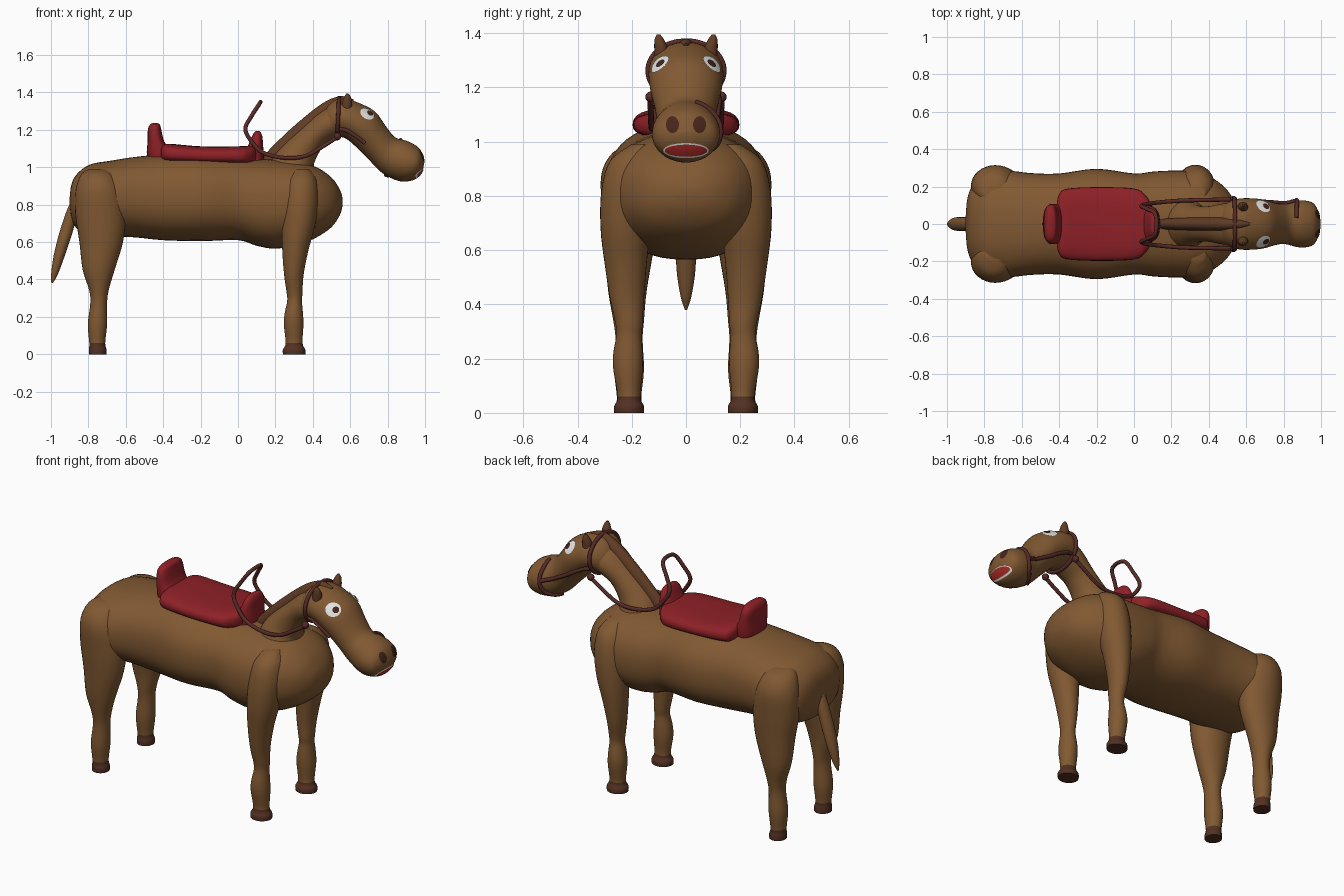
import bpy, bmesh, math
from mathutils import Vector
from mathutils.bvhtree import BVHTree


def material(name, rgb):
    m = bpy.data.materials.new(name)
    m.diffuse_color = (*rgb, 1)
    return m


COAT = material("coat brown", (0.22, 0.10, 0.032))
MANE = material("mane brown", (0.12, 0.045, 0.018))
HOOF = material("hoof brown", (0.085, 0.03, 0.016))
RED = material("saddle red", (0.27, 0.015, 0.02))
STRAP = material("strap maroon", (0.095, 0.024, 0.02))
WHITE = material("white", (0.78, 0.78, 0.76))
MOUTH = material("mouth red", (0.45, 0.025, 0.02))
DARK = material("dark brown", (0.06, 0.018, 0.01))


def smooth_rows(rows, steps):
    """Catmull-Rom interpolation through tuples of numbers."""
    out = []
    for i in range(len(rows) - 1):
        p = [rows[max(0, min(len(rows) - 1, i + k))] for k in (-1, 0, 1, 2)]
        for s in range(steps):
            t = s / steps
            out.append([0.5 * (2 * b + (c - a) * t + (2 * a - 5 * b + 4 * c - d) * t * t
                               + (3 * b - a - 3 * c + d) * t ** 3) for a, b, c, d in zip(*p)])
    out.append(list(rows[-1]))
    return out


def finish(name, bm, mats, mirror=False):
    bmesh.ops.recalc_face_normals(bm, faces=bm.faces)
    me = bpy.data.meshes.new(name)
    bm.to_mesh(me)
    bm.free()
    for m in mats:
        me.materials.append(m)
    ob = bpy.data.objects.new(name, me)
    bpy.context.collection.objects.link(ob)
    if mirror:
        ob.modifiers.new("mirror", 'MIRROR').use_axis = (False, True, False)
    bpy.ops.object.select_all(action='DESELECT')
    ob.select_set(True)
    bpy.context.view_layer.objects.active = ob
    bpy.ops.object.shade_smooth_by_angle(angle=math.radians(50))
    return ob


def loft(name, rows, mats, power=2.0, mirror=False, steps=4, seg=32, hoof=False):
    """Rows: ax, az, bx, bz, half width, y. Each ring spans a to b in the xz plane."""
    bm = bmesh.new()
    rings = []
    for ax, az, bx, bz, w, y in smooth_rows(rows, steps):
        c, u = Vector(((ax + bx) / 2, y, (az + bz) / 2)), Vector(((ax - bx) / 2, 0, (az - bz) / 2))
        ring = []
        for k in range(seg):
            ang = 2 * math.pi * k / seg
            ca, sa = (math.copysign(abs(f) ** (2 / power), f) for f in (math.cos(ang), math.sin(ang)))
            ring.append(bm.verts.new(c + u * ca + Vector((0, w * sa, 0))))
        rings.append(ring)
    for r, q in zip(rings, rings[1:]):
        for k in range(seg):
            bm.faces.new((r[k], r[(k + 1) % seg], q[(k + 1) % seg], q[k]))
    bm.faces.new(rings[0])
    bm.faces.new(rings[-1])
    if hoof:
        for f in bm.faces:
            f.material_index = int(f.calc_center_median().z < 0.055)
    return finish(name, bm, mats, mirror)


def along_x(rows):      # x, bottom, top, half width
    return [(x, t, x, b, w, 0) for x, b, t, w in rows]


def along_z(rows):      # z, x min, x max, y min, y max
    return [(x1, z, x0, z, (y1 - y0) / 2, (y0 + y1) / 2) for z, x0, x1, y0, y1 in rows]


# Body
loft("body", along_x([
    (-0.90, 0.80, 0.84, 0.04), (-0.89, 0.73, 0.91, 0.14), (-0.86, 0.67, 0.965, 0.21),
    (-0.79, 0.64, 1.015, 0.27), (-0.68, 0.63, 1.035, 0.285), (-0.55, 0.625, 1.055, 0.272),
    (-0.4, 0.61, 1.068, 0.27), (-0.2, 0.605, 1.07, 0.295), (0.0, 0.61, 1.055, 0.27),
    (0.1, 0.58, 1.045, 0.28), (0.2, 0.565, 1.04, 0.285), (0.32, 0.585, 1.03, 0.28),
    (0.42, 0.625, 1.00, 0.245), (0.50, 0.68, 0.945, 0.18), (0.545, 0.745, 0.88, 0.10),
    (0.56, 0.80, 0.83, 0.03)]), [COAT], power=2.3, seg=48)

# Legs, with hooves coloured by height
loft("front_leg", along_z([
    (0.0, 0.24, 0.36, 0.155, 0.265), (0.025, 0.24, 0.36, 0.155, 0.265),
    (0.06, 0.255, 0.345, 0.168, 0.252), (0.16, 0.245, 0.35, 0.16, 0.268),
    (0.22, 0.25, 0.347, 0.16, 0.268), (0.285, 0.263, 0.342, 0.165, 0.257),
    (0.33, 0.26, 0.345, 0.16, 0.26), (0.42, 0.247, 0.35, 0.155, 0.28),
    (0.55, 0.237, 0.375, 0.145, 0.30), (0.68, 0.235, 0.41, 0.13, 0.315),
    (0.82, 0.24, 0.43, 0.11, 0.312), (0.93, 0.26, 0.42, 0.10, 0.28),
    (0.99, 0.30, 0.38, 0.12, 0.20)]), [COAT, HOOF], mirror=True, hoof=True)
loft("back_leg", along_z([
    (0.0, -0.797, -0.703, 0.16, 0.26), (0.025, -0.797, -0.703, 0.16, 0.26),
    (0.06, -0.795, -0.71, 0.165, 0.255), (0.16, -0.803, -0.70, 0.155, 0.265),
    (0.27, -0.79, -0.70, 0.16, 0.26), (0.34, -0.795, -0.692, 0.155, 0.268),
    (0.45, -0.83, -0.66, 0.145, 0.287), (0.6, -0.848, -0.615, 0.12, 0.30),
    (0.75, -0.87, -0.60, 0.10, 0.31), (0.88, -0.868, -0.62, 0.09, 0.312),
    (0.96, -0.84, -0.66, 0.10, 0.27), (0.99, -0.80, -0.70, 0.12, 0.2)]),
    [COAT, HOOF], mirror=True, hoof=True)

# Tail
loft("tail", along_z([
    (0.84, -0.88, -0.80, -0.03, 0.03), (0.77, -0.915, -0.85, -0.035, 0.035),
    (0.65, -0.955, -0.885, -0.037, 0.037), (0.53, -0.985, -0.925, -0.035, 0.035),
    (0.43, -0.999, -0.962, -0.02, 0.02), (0.38, -0.998, -0.99, -0.004, 0.004)]), [COAT], seg=20)

# Neck, mane and head
loft("neck", [
    (0.14, 0.96, 0.44, 0.90, 0.16, 0), (0.19, 1.06, 0.41, 0.98, 0.125, 0),
    (0.25, 1.13, 0.41, 1.03, 0.10, 0), (0.34, 1.21, 0.46, 1.115, 0.095, 0),
    (0.43, 1.29, 0.54, 1.165, 0.11, 0), (0.50, 1.33, 0.60, 1.20, 0.105, 0)], [COAT])
loft("mane", [
    (0.11, 1.02, 0.20, 1.00, 0.028, 0), (0.15, 1.075, 0.23, 1.03, 0.03, 0),
    (0.24, 1.166, 0.31, 1.10, 0.034, 0), (0.33, 1.247, 0.39, 1.17, 0.036, 0),
    (0.43, 1.327, 0.48, 1.25, 0.036, 0), (0.50, 1.367, 0.53, 1.30, 0.03, 0),
    (0.56, 1.38, 0.57, 1.33, 0.024, 0), (0.62, 1.362, 0.61, 1.34, 0.008, 0)], [MANE], seg=20)
head = loft("head", [
    (0.455, 1.26, 0.455, 1.23, 0.02, 0), (0.47, 1.315, 0.47, 1.17, 0.085, 0),
    (0.51, 1.355, 0.505, 1.155, 0.118, 0), (0.56, 1.367, 0.545, 1.162, 0.134, 0),
    (0.63, 1.35, 0.585, 1.148, 0.138, 0), (0.73, 1.30, 0.64, 1.10, 0.132, 0),
    (0.79, 1.22, 0.70, 1.04, 0.115, 0), (0.84, 1.16, 0.77, 0.97, 0.107, 0),
    (0.905, 1.14, 0.86, 0.926, 0.125, 0), (0.96, 1.11, 0.935, 0.93, 0.118, 0),
    (0.985, 1.075, 0.97, 0.96, 0.085, 0), (0.998, 1.035, 0.99, 0.995, 0.03, 0)], [COAT], seg=40)
loft("ear", along_z([
    (1.29, 0.555, 0.605, 0.06, 0.115), (1.34, 0.555, 0.61, 0.066, 0.117),
    (1.375, 0.568, 0.603, 0.08, 0.116), (1.395, 0.58, 0.59, 0.095, 0.108)]),
    [MANE], mirror=True, seg=16)

# Face details: thin discs laid onto the head surface
tree = BVHTree.FromPolygons([v.co.copy() for v in head.data.vertices],
                            [tuple(p.vertices) for p in head.data.polygons])


def decal(name, at, toward, rx, rz, lift, mat):
    d = Vector(toward).normalized()
    r = d.cross(Vector((0, 0, 1))).normalized()
    t = r.cross(d)
    bm = bmesh.new()
    bmesh.ops.create_grid(bm, x_segments=14, y_segments=14, size=1)
    for v in bm.verts:
        x, y = v.co.x, v.co.y        # square grid mapped to a disc
        p = Vector(at) + r * rx * x * math.sqrt(1 - y * y / 2) + t * rz * y * math.sqrt(1 - x * x / 2)
        hit = tree.ray_cast(p - d * 0.5, d)[0] or tree.find_nearest(p)[0]
        v.co = hit - d * lift
    ob = finish(name, bm, [mat])
    if ob.data.polygons[0].normal.dot(d) > 0:
        ob.data.flip_normals()


for s, side in ((-1, "right"), (1, "left")):
    look = (-0.35, -s * 0.8, -0.55)
    decal("eye_" + side, (0.69, s * 0.095, 1.285), look, 0.042, 0.04, 0.005, WHITE)
    decal("pupil_" + side, (0.705, s * 0.092, 1.287), look, 0.018, 0.018, 0.009, DARK)
    decal("nostril_" + side, (0.97, s * 0.05, 1.063), (-1, 0, 0), 0.024, 0.031, 0.003, DARK)
decal("teeth", (0.96, 0, 0.967), (-1, 0, 0), 0.084, 0.028, 0.003, WHITE)
decal("mouth", (0.96, 0, 0.967), (-1, 0, 0), 0.078, 0.022, 0.007, MOUTH)

# Saddle: pad, raised back and front
loft("saddle_pad", along_x([
    (-0.412, 1.05, 1.10, 0.12), (-0.40, 1.03, 1.12, 0.16), (-0.36, 1.02, 1.125, 0.188),
    (-0.2, 1.015, 1.112, 0.197), (0.0, 1.01, 1.112, 0.19), (0.06, 1.01, 1.115, 0.155),
    (0.09, 1.02, 1.11, 0.11), (0.10, 1.04, 1.08, 0.08)]), [RED], power=2.8)
loft("saddle_back", along_z([
    (1.04, -0.48, -0.36, -0.10, 0.10), (1.08, -0.488, -0.36, -0.107, 0.107),
    (1.14, -0.483, -0.395, -0.107, 0.107), (1.2, -0.482, -0.41, -0.10, 0.10),
    (1.228, -0.47, -0.418, -0.075, 0.075), (1.237, -0.452, -0.435, -0.03, 0.03)]),
    [RED], power=2.6)
loft("saddle_front", along_z([
    (1.02, 0.02, 0.14, -0.095, 0.095), (1.07, 0.03, 0.138, -0.095, 0.095),
    (1.12, 0.055, 0.134, -0.09, 0.09), (1.165, 0.075, 0.13, -0.075, 0.075),
    (1.188, 0.088, 0.12, -0.05, 0.05), (1.194, 0.1, 0.11, -0.02, 0.02)]), [RED], power=2.4)


# Bridle and reins as tubes
def tube(name, pts, radius=0.011, snap=False, closed=False):
    path = smooth_rows(pts, 6)
    if snap:
        hits = [tree.find_nearest(Vector(p)) for p in path]
        path = [h[0] + (h[0] - Vector((h[0].x - 0.05, 0, h[0].z - 0.02))).normalized() * 0.004
                if abs(h[0].y) < 1e-4 else h[0] + Vector((0, math.copysign(0.005, h[0].y), 0))
                for h in hits]
    cu = bpy.data.curves.new(name, 'CURVE')
    cu.dimensions = '3D'
    cu.bevel_depth, cu.bevel_resolution, cu.use_fill_caps = radius, 3, True
    sp = cu.splines.new('POLY')
    sp.points.add(len(path) - 1)
    for q, p in zip(sp.points, path):
        q.co = (*p, 1)
    sp.use_cyclic_u, sp.use_smooth = closed, True
    cu.materials.append(STRAP)
    bpy.context.collection.objects.link(bpy.data.objects.new(name, cu))


half = [(0.53, 0.13, 1.16), (0.46, 0.13, 1.115), (0.36, 0.128, 1.06), (0.25, 0.125, 1.05),
        (0.13, 0.115, 1.08), (0.06, 0.105, 1.155), (0.04, 0.095, 1.21), (0.07, 0.08, 1.27),
        (0.115, 0.05, 1.34)]
tube("reins", half + [(x, -y, z) for x, y, z in half[::-1]])
tube("head_strap", [(0.535 + 0.005 * math.cos(a), 0.139 * math.sin(a), 1.262 + 0.109 * math.cos(a))
                    for a in [k * math.pi / 12 for k in range(24)]], closed=True)
tube("cheek_strap_left", [(0.53, 0.14, 1.165), (0.60, 0.14, 1.16), (0.70, 0.13, 1.12),
                          (0.79, 0.12, 1.08), (0.87, 0.13, 1.05)], snap=True)
tube("cheek_strap_right", [(0.53, -0.14, 1.17), (0.60, -0.14, 1.155), (0.67, -0.13, 1.115)], snap=True)
tube("nose_band", [(0.87, 0.03, 1.15), (0.87, 0.09, 1.12), (0.87, 0.13, 1.05),
                   (0.845, 0.12, 0.98), (0.80, 0.06, 0.94), (0.78, 0.02, 0.94)], snap=True)
for s in (-1, 1):       # strap rings
    bm = bmesh.new()
    bmesh.ops.create_uvsphere(bm, u_segments=16, v_segments=8, radius=0.02)
    bmesh.ops.translate(bm, verts=bm.verts, vec=(0.532, s * 0.13, 1.165))
    finish("strap_ring", bm, [STRAP])
